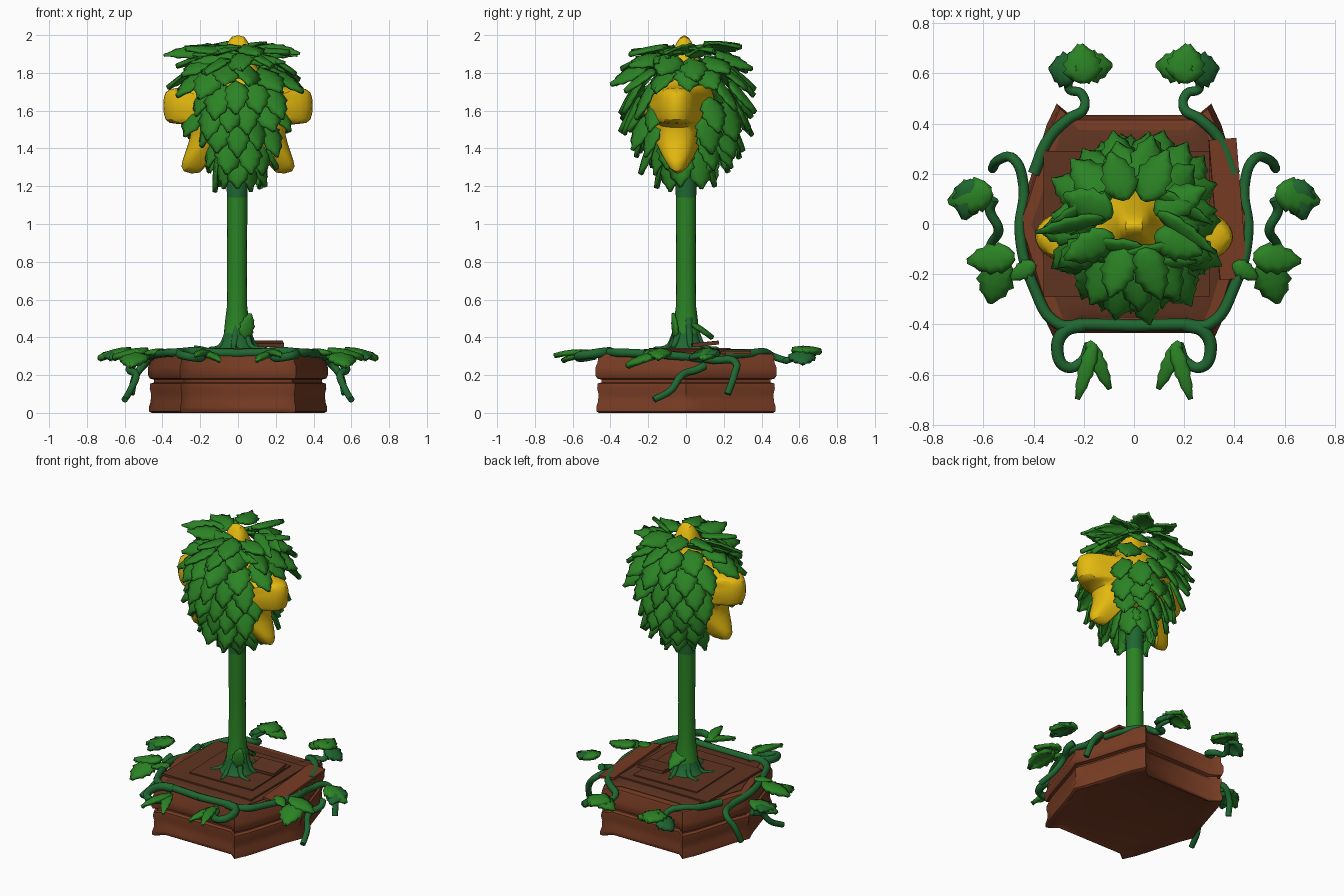
import bpy, bmesh, math, random
from mathutils import Vector, Matrix

if "Cube" in bpy.data.objects:
    bpy.data.objects.remove(bpy.data.objects["Cube"])

random.seed(4)

def material(name, rgb):
    m = bpy.data.materials.new(name)
    m.diffuse_color = (*rgb, 1)
    m.use_nodes = True
    m.node_tree.nodes["Principled BSDF"].inputs["Base Color"].default_value = m.diffuse_color
    return m

LEAF = material("leaf_green", (0.024, 0.225, 0.018))
VINE = material("dark_green", (0.014, 0.135, 0.03))
WOOD = material("planter_brown", (0.185, 0.045, 0.017))
SOIL = material("soil_brown", (0.115, 0.034, 0.015))
GOLD = material("star_yellow", (0.78, 0.49, 0.005))

def finish(name, bm, mats, angle=40):
    bmesh.ops.recalc_face_normals(bm, faces=bm.faces)
    me = bpy.data.meshes.new(name)
    bm.to_mesh(me)
    bm.free()
    ob = bpy.data.objects.new(name, me)
    bpy.context.collection.objects.link(ob)
    for m in mats:
        me.materials.append(m)
    smooth(ob, angle)
    return ob

def smooth(ob, angle):
    bpy.ops.object.select_all(action='DESELECT')
    ob.select_set(True)
    bpy.context.view_layer.objects.active = ob
    bpy.ops.object.shade_smooth_by_angle(angle=math.radians(angle))

def loft(bm, rings):
    """Skin closed rings of points and cap both ends."""
    rows = [[bm.verts.new(p) for p in r] for r in rings]
    n = len(rows[0])
    for a, b in zip(rows, rows[1:]):
        for i in range(n):
            bm.faces.new((a[i], a[(i + 1) % n], b[(i + 1) % n], b[i]))
    bm.faces.new(rows[0])
    bm.faces.new(rows[-1])

def box(name, loc, size, rot, mat):
    bm = bmesh.new()
    bmesh.ops.create_cube(bm, size=1, matrix=Matrix.Diagonal((*size, 1)))
    ob = finish(name, bm, [mat])
    ob.location, ob.rotation_euler = loc, rot
    return ob

# Planter: hexagon with protruding corners, two pillowed tiers
quarter = [(0.25, 0.43), (0.305, 0.475), (0.345, 0.39), (0.44, 0.08), (0.472, 0.0)]
right = quarter + [(x, -y) for x, y in quarter[-2::-1]]
outline = right + [(-x, y) for x, y in reversed(right)]

def hex_ring(s, z):
    return [(x * s, y * s, z) for x, y in outline]

bm = bmesh.new()
profile = [(.85, .012), (.97, 0), (1.0, .008), (1.0, .03), (.98, .06), (.975, .1), (.99, .13), (.985, .155),
           (.94, .162), (.94, .176), (.99, .182), (1.01, .2), (1.01, .24), (.985, .265), (.98, .3),
           (.965, .312), (.86, .315), (.85, .295)]
loft(bm, [hex_ring(s, z) for s, z in profile])
finish("planter", bm, [WOOD], 42)

# Soil, thin plate and loose planks
bm = bmesh.new()
loft(bm, [hex_ring(.87, .28), hex_ring(.87, .318), hex_ring(.8, .325)])
finish("soil", bm, [SOIL])
box("soil_plate", (-.03, 0, .328), (.66, .58, .014), (0, 0, 0), SOIL)
box("inner_plate", (0, .02, .337), (.46, .42, .012), (0, 0, 0.03), SOIL)
box("side_plank", (.375, .06, .325), (.11, .56, .016), (0, .1, .08), WOOD)
box("loose_plank", (.15, .1, .365), (.18, .14, .02), (0.1, 0, 0.05), SOIL)

# Stem with flared foot; collar and foot are darker
bm = bmesh.new()
stem = [(.12, .33), (.09, .36), (.07, .42), (.062, .5), (.054, .56), (.052, .8),
        (.054, 1.0), (.054, 1.14), (.056, 1.25), (.05, 1.45)]
loft(bm, [[(r * math.cos(a * math.pi / 8) - .005, r * math.sin(a * math.pi / 8), z)
           for a in range(16)] for r, z in stem])
for f in bm.faces:
    z = f.calc_center_median().z
    f.material_index = 1 if z > 1.15 or z < .44 else 0
finish("stem", bm, [LEAF, VINE], 50)

# Star: blunt arms (x, z, depth factor), puffed at the heart and thin at the tips
half = [(.045, 1.995, .3), (.06, 1.93, .45), (.11, 1.78, .9), (.2, 1.725, .9), (.33, 1.72, .75), (.385, 1.705, .5),
        (.39, 1.63, .65), (.385, 1.54, .5), (.33, 1.53, .7), (.23, 1.53, .8), (.26, 1.42, .55), (.29, 1.34, .45),
        (.305, 1.275, .35), (.18, 1.265, .35), (.17, 1.33, .5), (.12, 1.43, .8)]
star = half + [(-x, z, k) for x, z, k in reversed(half)]
bm = bmesh.new()
layers = [(.15, -.19), (.45, -.175), (.75, -.15), (.95, -.11), (1.02, -.03), (1.02, .03),
          (.95, .11), (.75, .15), (.45, .175), (.15, .19)]
loft(bm, [[(x * s, y * (1 - (1 - k) * s) - .05 * min(1, abs(x) * 4), 1.6 + (z - 1.6) * s)
           for x, z, k in star] for s, y in layers])
ob = finish("star", bm, [GOLD], 60)
sub = ob.modifiers.new("round", 'SUBSURF')
sub.levels = sub.render_levels = 1

# Leaves: lobed blade with a centre ridge and a downward curl
LOBED = [(0, .06), (.1, .3), (.3, .5), (.37, .41), (.54, .5), (.61, .37), (.76, .34), (.83, .2), (1, .02)]

def add_leaf(bm, base, direction, up, length, width, curl=.12, mat=0):
    d = Vector(direction).normalized()
    side = d.cross(Vector(up)).normalized()
    n = side.cross(d)
    base = Vector(base)
    prev = None
    for t, w in LOBED:
        mid = base + d * (t * length) - n * (curl * length * t * t)
        row = [bm.verts.new(mid + side * (k * w * width) + n * ((1 - abs(k)) * .12 * width))
               for k in (-1, -.5, 0, .5, 1)]
        if prev:
            for i in range(4):
                bm.faces.new((prev[i], prev[i + 1], row[i + 1], row[i])).material_index = mat
        prev = row

def finish_leaves(name, bm, thick):
    ob = finish(name, bm, [LEAF, VINE], 60)
    mod = ob.modifiers.new("thickness", 'SOLIDIFY')
    mod.thickness, mod.offset = thick, 0

# Foliage: rings of drooping leaves (base height, radius, count, droop in degrees)
rings = [(1.39, .10, 9, 78), (1.47, .16, 13, 68), (1.56, .2, 15, 62), (1.65, .225, 16, 56),
         (1.74, .23, 16, 48), (1.82, .20, 14, 32), (1.88, .15, 11, 14), (1.925, .10, 8, 0)]
bm = bmesh.new()
for k, (z, r, n, droop) in enumerate(rings):
    for i in range(n):
        a = (i + .5 * (k % 2)) / n * math.tau - math.pi / 2 + random.uniform(-.06, .06)
        c, s = math.cos(a), math.sin(a)
        if abs(c) > .92 and 1.42 < z < 1.8:      # leave the star's arms clear
            continue
        t = math.radians(droop + random.uniform(-9, 9))
        d = Vector((c * math.cos(t) * .92, s * math.cos(t), -math.sin(t)))
        up = Vector((c * math.sin(t), s * math.sin(t), math.cos(t)))
        up += Vector((-s, c, 0)) * random.uniform(-.4, .4)
        add_leaf(bm, (r * c * .95, r * s * 1.05, z + random.uniform(-.02, .02)), d, up,
                 random.uniform(.19, .22), random.uniform(.135, .165))
# Long blades crossing the crown
for x, y, z, dx, dy in [(-.04, -.12, 1.91, 1, .08), (.04, -.09, 1.92, -1, 0), (.03, -.15, 1.88, -1, .1),
                        (-.03, -.17, 1.88, 1, .03), (.07, .14, 1.92, .8, -.5), (-.08, .13, 1.92, -.8, -.45),
                        (.1, .05, 1.93, .75, -.6), (-.12, .03, 1.92, -.9, -.25)]:
    add_leaf(bm, (x, y, z), (dx, dy, -.05), (0, -.75, .65), .28, .085, .08)
finish_leaves("foliage", bm, .014)

# Vines and roots: tapered tubes
def tube(name, pts, radius, mat, tip=.45):
    cu = bpy.data.curves.new(name, 'CURVE')
    cu.dimensions = '3D'
    cu.bevel_depth, cu.bevel_resolution, cu.resolution_u = radius, 2, 6
    cu.use_fill_caps = True
    sp = cu.splines.new('BEZIER')
    sp.bezier_points.add(len(pts) - 1)
    for i, (bp, p) in enumerate(zip(sp.bezier_points, pts)):
        bp.co = p
        bp.handle_left_type = bp.handle_right_type = 'AUTO'
        bp.radius = 1 - (1 - tip) * i / (len(pts) - 1)
    cu.materials.append(mat)
    ob = bpy.data.objects.new(name, cu)
    bpy.context.collection.objects.link(ob)
    bpy.ops.object.select_all(action='DESELECT')
    ob.select_set(True)
    bpy.context.view_layer.objects.active = ob
    bpy.ops.object.convert(target='MESH')
    smooth(bpy.context.object, 60)

vines = {
    "rim_vine": ([(0, -.405, .315), (.2, -.4, .32), (.3, -.4, .32), (.4, -.25, .315), (.455, -.03, .3),
                  (.44, .15, .28), (.48, .26, .27), (.54, .255, .2), (.565, .22, .1)], .024, .8),
    "side_tendril": ([(.56, .1, .25), (.575, .06, .23), (.54, -.02, .2),
                      (.57, -.08, .12), (.6, -.17, .07)], .022, .8),
    "front_curl": ([(.2, -.4, .32), (.28, -.43, .32), (.305, -.51, .31), (.27, -.57, .3), (.21, -.55, .29),
                    (.18, -.48, .3)], .028, .7),
    "back_curl": ([(.4, .2, .31), (.34, .34, .315), (.26, .42, .32), (.2, .46, .3), (.21, .52, .28),
                   (.26, .54, .28), (.23, .61, .31)], .024, .7),
}
# Vine leaves: base, direction, length, width, colour index
vine_leaves = [
    ((.18, -.47, .31), (-.08, -.18, .01), .2, .06, 0), ((.16, -.48, .31), (.06, -.2, .04), .22, .06, 0),
    ((.23, .62, .33), (-1, .1, -.1), .14, .13, 0), ((.23, .61, .31), (1, .1, -.3), .11, .14, 1),
    ((.2, .57, .32), (.1, 1, .2), .14, .15, 0), ((.57, .13, .32), (1, -.25, 0), .17, .14, 0),
    ((.64, .17, .31), (.25, -1, .05), .15, .13, 1), ((.48, -.13, .32), (1, -.1, .03), .18, .12, 0),
    ((.53, -.14, .3), (.25, -1, -.1), .18, .15, 0), ((.4, -.16, .32), (.8, -.5, .1), .1, .07, 0)]
leaves = bmesh.new()
for side, m in (("right", 1), ("left", -1)):
    for name, (pts, rad, tip) in vines.items():
        tube(f"{name}_{side}", [(m * x, y, z) for x, y, z in pts], rad, VINE, tip)
    for (x, y, z), (dx, dy, dz), ln, w, c in vine_leaves:
        add_leaf(leaves, (m * x, y, z), (m * dx, dy, dz), (0, 0, 1), ln, w, .25, c)
finish_leaves("vine_leaves", leaves, .024)

for i in range(6):
    a = i / 6 * math.tau + .3
    c, s = math.cos(a), math.sin(a)
    tube(f"root_{i}", [(.04 * c, .04 * s, .5 - .03 * (i % 3)), (.065 * c, .065 * s, .4),
                       (.1 * c, .1 * s, .35), (.17 * math.cos(a + .2), .17 * math.sin(a + .2), .34)],
         .024, VINE, .4)

# Sprout beside the stem foot
bm = bmesh.new()
add_leaf(bm, (.0, -.03, .5), (.15, 1, -.5), (0, .5, 1), .2, .11)
add_leaf(bm, (.03, -.05, .4), (.3, -.2, 1), (.3, -1, 0), .13, .08)
finish_leaves("foot_sprout", bm, .018)
